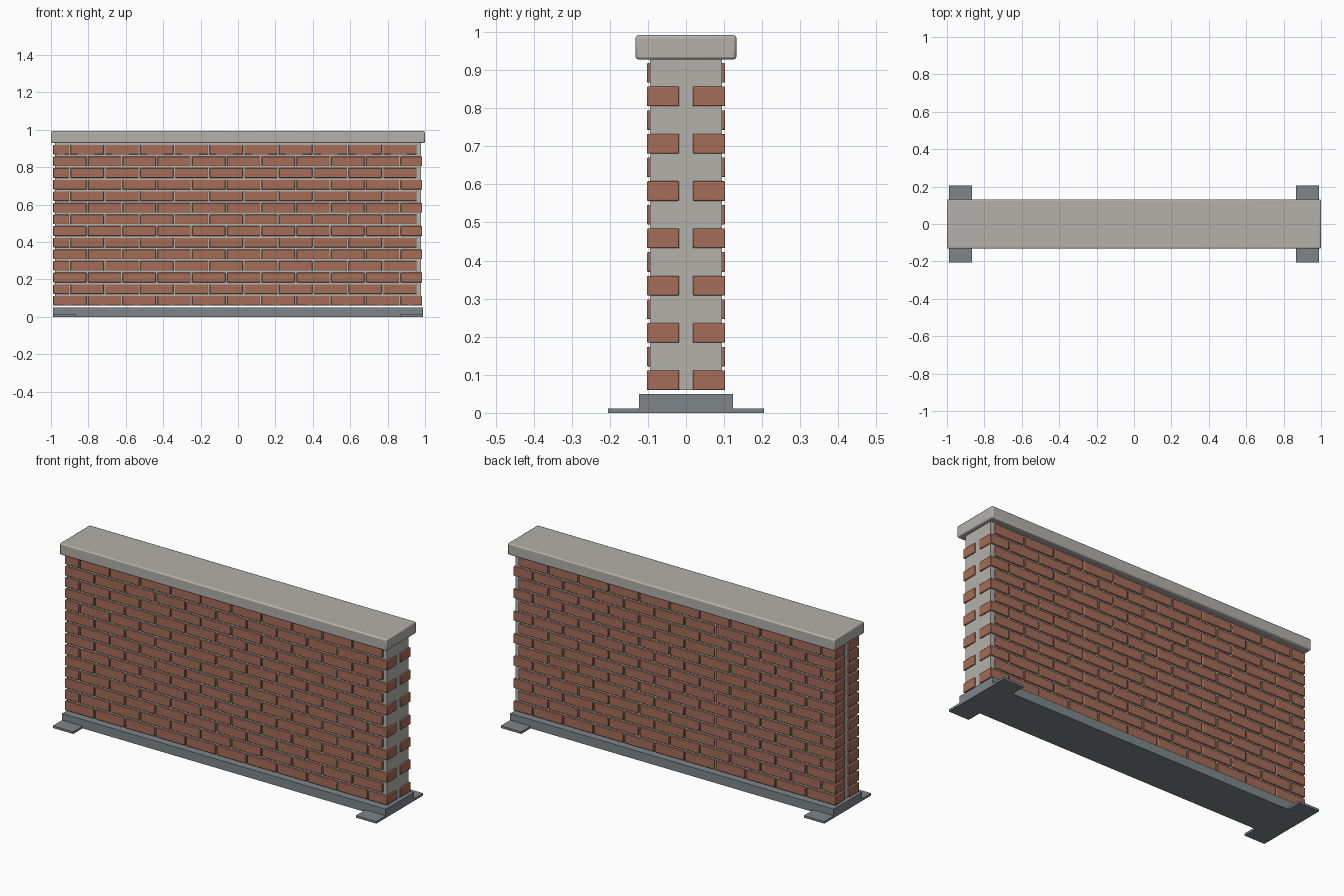
import bpy
import bmesh
from mathutils import Matrix, Vector

cube = bpy.data.objects.get("Cube")
if cube:
    bpy.data.objects.remove(cube, do_unlink=True)


def material(name, rgb):
    m = bpy.data.materials.new(name)
    m.use_nodes = True
    m.diffuse_color = (*rgb, 1)
    m.node_tree.nodes["Principled BSDF"].inputs["Base Color"].default_value = (*rgb, 1)
    return m


stone = material("pale_stone", (0.45, 0.44, 0.405))
brick = material("red_brick", (0.37, 0.15, 0.098))
steel = material("grey_steel", (0.21, 0.235, 0.25))


def build(name, boxes, mat, bevel=0):
    """One object made of boxes, each given as (low corner, high corner)."""
    bm = bmesh.new()
    for low, high in boxes:
        low, high = Vector(low), Vector(high)
        place = Matrix.Translation((low + high) / 2) @ Matrix.Diagonal((*(high - low), 1))
        bmesh.ops.create_cube(bm, size=1, matrix=place)
    mesh = bpy.data.meshes.new(name)
    bm.to_mesh(mesh)
    bm.free()
    mesh.materials.append(mat)
    obj = bpy.data.objects.new(name, mesh)
    bpy.context.collection.objects.link(obj)
    if bevel:
        mod = obj.modifiers.new("soft_edges", "BEVEL")
        mod.width = bevel
        mod.segments = 2
        bpy.ops.object.select_all(action="DESELECT")
        bpy.context.view_layer.objects.active = obj
        obj.select_set(True)
        bpy.ops.object.shade_smooth_by_angle()
    return obj


# Steel base with a flat foot strip under each end
build("base_plate", [((-0.99, -0.123, 0), (0.99, 0.123, 0.049))], steel)
for side, x in (("right", -0.99), ("left", 0.865)):
    build(side + "_foot", [((x, -0.205, 0), (x + 0.125, 0.205, 0.012))], steel)

# Mortar core and coping
build("mortar_core", [((-0.978, -0.094, 0.06), (0.978, 0.094, 0.935))], stone)
build("coping", [((-1, -0.132, 0.928), (1, 0.132, 0.992))], stone, 0.007)

# Brick skins in running bond: full-brick start, then half-brick start
PITCH, RISE, GAP = 0.1858, 0.0621, 0.008
START, END = -0.988, 0.985
for name, y0, y1 in (("front_bricks", -0.103, -0.018), ("back_bricks", 0.018, 0.103)):
    bricks = []
    for row in range(14):
        z = 0.06 + row * RISE
        x, step = START, PITCH / (1 + row % 2)
        for _ in range(11):
            stop = min(x + step - GAP, END)
            bricks.append(((x, y0, z), (stop, y1, z + 0.0515)))
            x, step = x + step, PITCH
    build(name, bricks, brick, 0.003)
